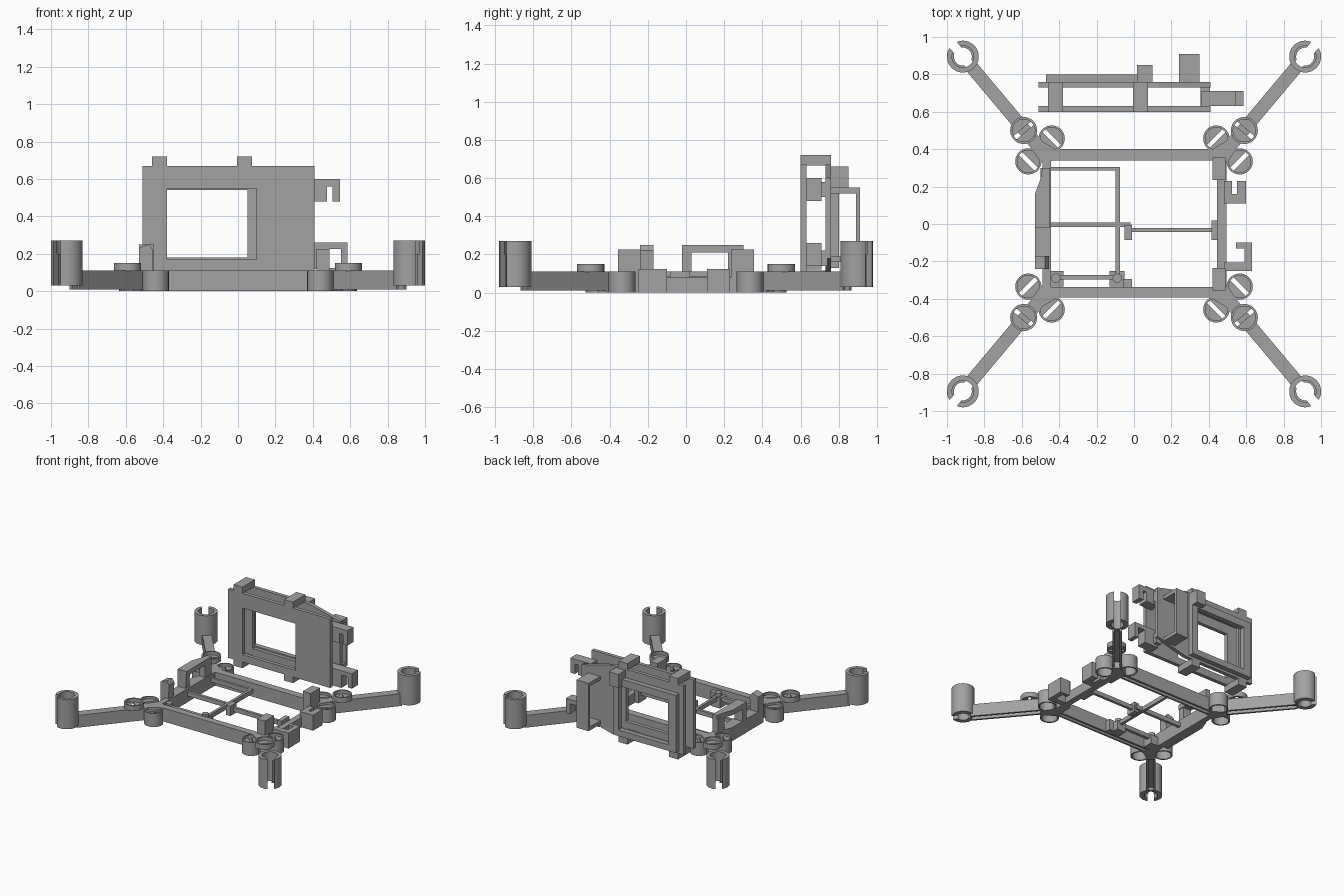
import bpy, bmesh
from math import cos, sin, pi, atan2, asin, radians
from mathutils import Vector

cube = bpy.data.objects.get("Cube")
if cube:
    bpy.data.objects.remove(cube)

grey = bpy.data.materials.new("plain_grey")
grey.use_nodes = True
GREY = (0.36, 0.36, 0.36, 1)
grey.diffuse_color = GREY
grey.node_tree.nodes["Principled BSDF"].inputs["Base Color"].default_value = GREY


def finish(name, bm):
    bmesh.ops.recalc_face_normals(bm, faces=bm.faces)
    mesh = bpy.data.meshes.new(name)
    bm.to_mesh(mesh)
    bm.free()
    mesh.materials.append(grey)
    mesh.shade_smooth()
    mesh.set_sharp_from_angle(angle=radians(30))
    obj = bpy.data.objects.new(name, mesh)
    bpy.context.scene.collection.objects.link(obj)
    return obj


def add_prism(bm, pts, a, b, axis="z"):
    """Extrude a 2D outline from a to b along z (outline xy), y (xz) or x (yz)."""
    place = {"z": lambda p, h: (p[0], p[1], h),
             "y": lambda p, h: (p[0], h, p[1]),
             "x": lambda p, h: (h, p[0], p[1])}[axis]
    low = [bm.verts.new(place(p, a)) for p in pts]
    high = [bm.verts.new(place(p, b)) for p in pts]
    bm.faces.new(low)
    bm.faces.new(high)
    n = len(pts)
    for i in range(n):
        j = (i + 1) % n
        bm.faces.new((low[i], low[j], high[j], high[i]))


def prism(name, pts, a, b, axis="z"):
    bm = bmesh.new()
    add_prism(bm, pts, a, b, axis)
    return finish(name, bm)


def box(name, x0, x1, y0, y1, z0, z1):
    return prism(name, [(x0, y0), (x1, y0), (x1, y1), (x0, y1)], z0, z1)


def arc(c, r, a0, a1, n=24):
    return [(c[0] + r * cos(a0 + (a1 - a0) * i / n),
             c[1] + r * sin(a0 + (a1 - a0) * i / n)) for i in range(n + 1)]


def add_ring(bm, c, r_out, r_in, z0, z1, angle=0, gaps=(0, 0)):
    """Two half rings, with an optional slot (half width) at either end of the axis."""
    for s in (1, -1):
        o = [asin(g / r_out) for g in gaps]
        i = [asin(g / r_in) for g in gaps]
        outer = arc(c, r_out, angle + s * o[0], angle + s * (pi - o[1]))
        inner = arc(c, r_in, angle + s * (pi - i[1]), angle + s * i[0])
        add_prism(bm, outer + inner, z0, z1)


def add_slotted_floor(bm, c, r, half, angle, z0, z1):
    a = asin(half / r)
    for s in (0, pi):
        add_prism(bm, arc(c, r, angle + s + a, angle + s + pi - a), z0, z1)


def channel(name, p, q, width, z0, z1):
    """Straight beam, hollow from below."""
    p, q = Vector(p), Vector(q)
    d = (q - p).normalized()
    n = Vector((-d.y, d.x))
    h, wall = width / 2, 0.016
    bm = bmesh.new()
    for a, b, low in ((-h, h, z1 - 0.06), (-h, wall - h, z0), (h - wall, h, z0)):
        add_prism(bm, [p + n * a, q + n * a, q + n * b, p + n * b], low, z1)
    return finish(name, bm)


def window_plate(name, outer, inner, y0, y1):
    """Rectangular plate facing y with a rectangular opening."""
    def loop(r, y):
        x0, x1, z0, z1 = r
        return [bm.verts.new((x, y, z)) for x, z in ((x0, z0), (x1, z0), (x1, z1), (x0, z1))]
    bm = bmesh.new()
    loops = [loop(outer, y0), loop(outer, y1), loop(inner, y1), loop(inner, y0)]
    for k in range(4):
        a, b = loops[k], loops[(k + 1) % 4]
        for i in range(4):
            j = (i + 1) % 4
            bm.faces.new((a[i], a[j], b[j], b[i]))
    return finish(name, bm)


# Four corners: arm, motor holder, raised cup and two slotted frame cups
for sx, xs in ((-1, "right"), (1, "left")):
    for sy, ys in ((-1, "front"), (1, "back")):
        tag = f"_{ys}_{xs}"
        motor = (sx * 0.915, sy * 0.895)
        root = (sx * 0.47, sy * 0.365)
        out = atan2(motor[1] - root[1], motor[0] - root[0])
        end = (motor[0] - 0.065 * cos(out), motor[1] - 0.065 * sin(out))
        channel("arm" + tag, root, end, 0.07, 0.01, 0.11)

        bm = bmesh.new()
        add_ring(bm, motor, 0.085, 0.058, 0.03, 0.27, out, (0.025, 0))
        add_ring(bm, motor, 0.06, 0.048, 0.03, 0.2, out, (0.025, 0.025))
        finish("motor_holder" + tag, bm)

        bm = bmesh.new()
        cup = (sx * 0.59, sy * 0.5)
        add_ring(bm, cup, 0.072, 0.06, 0.108, 0.15)
        add_slotted_floor(bm, cup, 0.062, 0.012, out + pi / 2, 0.108, 0.122)
        finish("raised_cup" + tag, bm)

        for label, c in (("inner", (sx * 0.44, sy * 0.457)), ("outer", (sx * 0.565, sy * 0.335))):
            bm = bmesh.new()
            add_ring(bm, c, 0.07, 0.059, 0, 0.11)
            add_slotted_floor(bm, c, 0.061, 0.012, atan2(sy, sx), 0.07, 0.09)
            finish(f"{label}_cup" + tag, bm)
        prism("corner_hub" + tag, [(sx * x, sy * y) for x, y in
              ((0.42, 0.34), (0.5, 0.33), (0.56, 0.42), (0.52, 0.46), (0.42, 0.4))], 0, 0.11)

# Main frame rails
channel("front_rail", (-0.46, -0.365), (0.46, -0.365), 0.055, 0, 0.11)
channel("back_rail", (-0.46, 0.37), (0.46, 0.37), 0.06, 0, 0.11)
box("left_rail", 0.445, 0.495, -0.35, 0.35, 0, 0.08)
box("right_rail", -0.49, -0.445, -0.34, 0.34, 0, 0.11)

# Clips on the right rail: a hooked post and an arch
hook = [(-0.53, 0), (-0.46, 0), (-0.455, 0.22), (-0.475, 0.25), (-0.51, 0.24), (-0.53, 0.23)]
prism("right_hook_post", hook, -0.24, -0.17, "y")
box("right_ledge", -0.53, -0.48, -0.17, -0.02, 0, 0.11)
prism("arch_front_leg", hook, -0.02, 0.03, "y")
box("arch_back_leg", -0.5, -0.45, 0.22, 0.3, 0.1, 0.22)
prism("arch_top", [(-0.53, -0.02), (-0.45, -0.02), (-0.45, 0.3), (-0.49, 0.3),
                   (-0.5, 0.24), (-0.53, 0.16)], 0.21, 0.25)
prism("arch_foot", [(-0.53, 0.03), (-0.48, 0.03), (-0.48, 0.24), (-0.5, 0.24),
                    (-0.53, 0.16)], 0, 0.11)

# Posts and outward hooks on the left rail
for s, ys in ((-1, "front"), (1, "back")):
    box(f"left_post_{ys}", 0.42, 0.49, *sorted((s * 0.235, s * 0.355)), 0, 0.225)
prism("left_hook_back", [(0.48, 0.23), (0.48, 0.11), (0.6, 0.11), (0.6, 0.23), (0.55, 0.23),
                         (0.55, 0.16), (0.525, 0.16), (0.525, 0.23)], 0, 0.125)
prism("left_hook_front", [(0.48, -0.25), (0.63, -0.25), (0.63, -0.1), (0.545, -0.1),
                          (0.545, -0.13), (0.59, -0.13), (0.59, -0.205), (0.48, -0.205)], 0, 0.125)

# Thin inner lattice
for name, x0, x1, y0, y1 in (("lattice_mid", -0.46, -0.02, -0.015, 0.008),
                             ("lattice_back", -0.45, -0.08, 0.285, 0.305),
                             ("lattice_front", -0.42, -0.08, -0.298, -0.272),
                             ("lattice_long", -0.098, -0.076, -0.29, 0.305),
                             ("lattice_left", -0.03, 0.42, -0.044, -0.022)):
    box(name, x0, x1, y0, y1, 0.05, 0.085)
box("lattice_block_mid", -0.05, -0.01, -0.085, -0.005, 0.03, 0.11)
box("lattice_block_left", 0.415, 0.45, -0.085, 0.02, 0, 0.11)
box("lattice_block_front", -0.06, -0.01, -0.34, -0.295, 0, 0.09)
for i, x in enumerate((-0.417, -0.09)):
    box(f"pin_base_{i}", x - 0.04, x + 0.04, -0.335, -0.252, 0, 0.075)
    prism(f"pin_{i}", arc((x, -0.29), 0.025, 0, 2 * pi * 23 / 24, 23), 0.075, 0.11)

# Upright holder: two window plates joined by tabs
WINDOW = (-0.38, 0.1, 0.17, 0.55)
window_plate("holder_front_plate", (-0.51, 0.41, 0.11, 0.67), WINDOW, 0.6, 0.63)
window_plate("holder_back_plate", (-0.51, 0.13, 0.11, 0.67), WINDOW, 0.73, 0.76)
prism("holder_back_wing", [(0.13, 0.11), (0.41, 0.18), (0.41, 0.6), (0.13, 0.67)], 0.73, 0.76, "y")
window_plate("holder_rear_frame", (-0.47, 0.1, 0.13, 0.6), (-0.4, 0.05, 0.18, 0.54), 0.76, 0.8)
for i, x in enumerate((-0.46, -0.005)):
    box(f"top_tab_{i}", x, x + 0.08, 0.6, 0.76, 0.665, 0.72)
    box(f"bottom_tab_{i}", x, x + 0.08, 0.6, 0.76, 0.06, 0.115)
box("rear_block", 0.015, 0.1, 0.755, 0.85, 0.55, 0.66)

# Rear C bracket
prism("rear_bracket", [(0.755, 0.16), (0.91, 0.16), (0.91, 0.55), (0.755, 0.55), (0.755, 0.52),
                       (0.89, 0.52), (0.89, 0.19), (0.755, 0.19)], 0.24, 0.35, "x")

# Side hooks of the holder
prism("holder_hook_top", [(0.36, 0.48), (0.475, 0.48), (0.475, 0.56), (0.505, 0.56), (0.505, 0.48),
                          (0.545, 0.48), (0.545, 0.6), (0.36, 0.6)], 0.63, 0.71, "y")
prism("holder_hook_bottom", [(0.36, 0.12), (0.49, 0.12), (0.49, 0.225), (0.55, 0.225), (0.55, 0.14),
                             (0.585, 0.14), (0.585, 0.26), (0.36, 0.26)], 0.63, 0.71, "y")
for name, z in (("top", 0.5), ("bottom", 0.14)):
    box(f"hook_link_{name}", 0.355, 0.405, 0.62, 0.74, z, z + 0.08)
